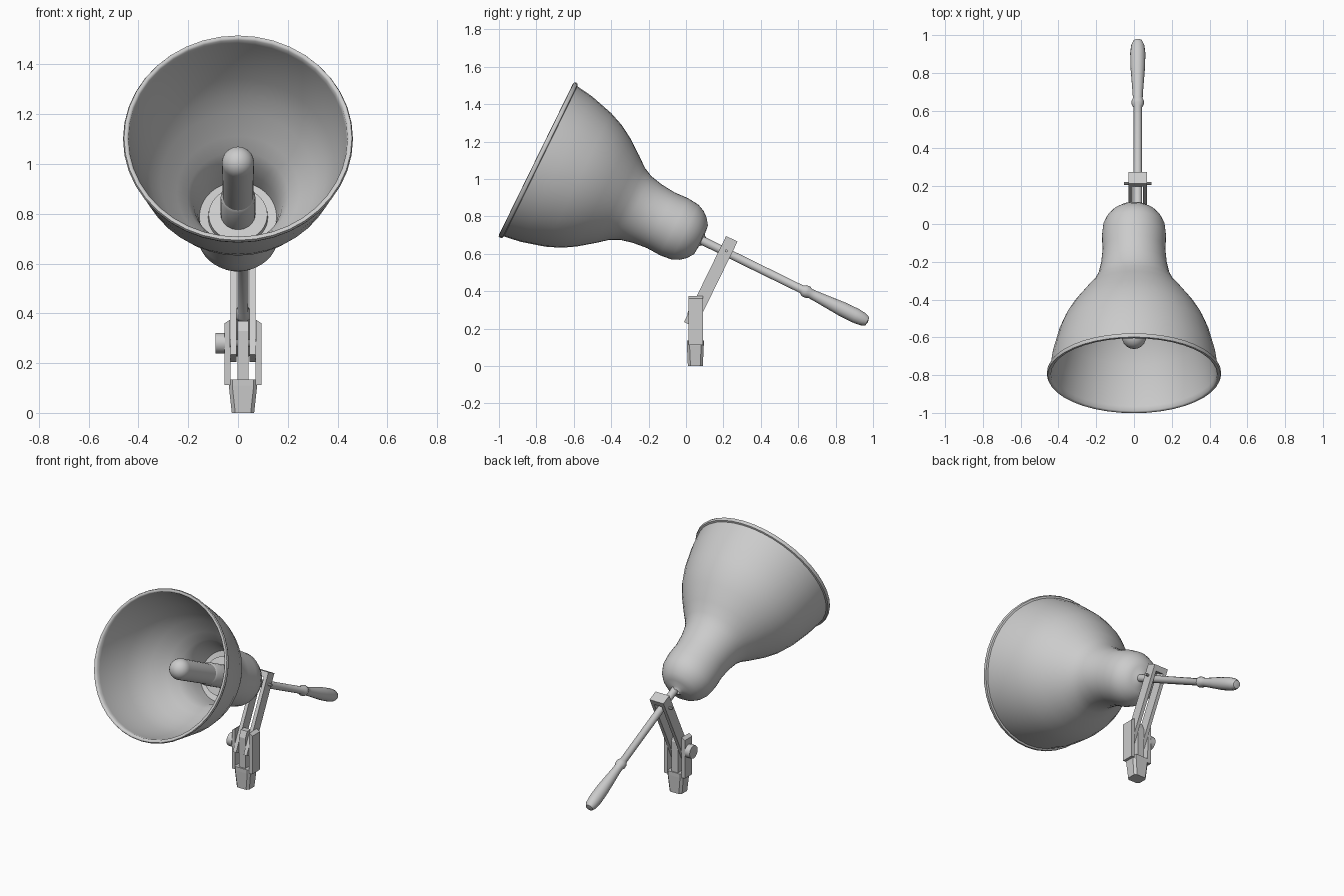
import bpy
import bmesh
from math import cos, sin, pi, radians
from mathutils import Matrix, Vector

if "Cube" in bpy.data.objects:
    bpy.data.objects.remove(bpy.data.objects["Cube"])

grey = bpy.data.materials.new("light grey")
grey.use_nodes = True
COLOUR = (0.6, 0.6, 0.6, 1)
grey.diffuse_color = COLOUR
grey.node_tree.nodes["Principled BSDF"].inputs["Base Color"].default_value = COLOUR

MID = 0.02                                   # the stand sits slightly off centre
AXIS = Vector((0, 0.898, -0.44)).normalized()
TILT = AXIS.to_track_quat('Z', 'Y').to_matrix().to_4x4()


def finish(name, bm, smooth=None):
    bmesh.ops.recalc_face_normals(bm, faces=bm.faces)
    mesh = bpy.data.meshes.new(name)
    bm.to_mesh(mesh)
    bm.free()
    mesh.materials.append(grey)
    obj = bpy.data.objects.new(name, mesh)
    bpy.context.collection.objects.link(obj)
    if smooth:
        bpy.ops.object.select_all(action='DESELECT')
        obj.select_set(True)
        bpy.context.view_layer.objects.active = obj
        bpy.ops.object.shade_smooth_by_angle(angle=radians(smooth))
    return obj


def lathe(name, profile, sides, x=0.0, smooth=40):
    """Revolve (distance along lamp axis, radius) pairs around the lamp axis."""
    bm = bmesh.new()
    rings = []
    for t, r in profile:
        if r == 0:
            rings.append([bm.verts.new((0, 0, t))] * sides)
        else:
            rings.append([bm.verts.new((r * cos(2 * pi * i / sides),
                                        r * sin(2 * pi * i / sides), t))
                          for i in range(sides)])
    for a, b in zip(rings, rings[1:]):
        for i in range(sides):
            j = (i + 1) % sides
            bm.faces.new(list(dict.fromkeys((a[i], a[j], b[j], b[i]))))
    bm.transform(Matrix.Translation((x, -0.8, 1.105)) @ TILT)
    return finish(name, bm, smooth)


def prism(name, outline, x0, x1):
    """Extrude a (y, z) outline from x0 to x1."""
    bm = bmesh.new()
    face = bm.faces.new([bm.verts.new((x0, y, z)) for y, z in outline])
    moved = bmesh.ops.extrude_face_region(bm, geom=[face])["geom"]
    bmesh.ops.translate(bm, vec=(x1 - x0, 0, 0),
                        verts=[v for v in moved if isinstance(v, bmesh.types.BMVert)])
    return finish(name, bm)


def slab(low, high, half):
    """Rectangle outline around the line from low to high in the yz plane."""
    a, b = Vector(low), Vector(high)
    d = (b - a).normalized()
    n = Vector((d.y, -d.x)) * half
    return [a - n, a + n, b + n, b - n]


def cross_pin(name, x0, x1, y, z, radius, sides):
    """Cylinder lying along x."""
    bm = bmesh.new()
    bmesh.ops.create_cone(bm, cap_ends=True, segments=sides, radius1=radius,
                          radius2=radius, depth=x1 - x0)
    bm.transform(Matrix.Translation(((x0 + x1) / 2, y, z)) @ Matrix.Rotation(pi / 2, 4, 'Y'))
    return finish(name, bm, 40)


# Bell shade: outer skin, rolled lip, inner skin and socket floor
outer = [(1.0, 0.022), (0.985, 0.035), (0.98, 0.085), (0.955, 0.12), (0.925, 0.145),
         (0.885, 0.163), (0.82, 0.17), (0.74, 0.166), (0.66, 0.174), (0.59, 0.19),
         (0.54, 0.215), (0.487, 0.258), (0.4, 0.323), (0.33, 0.365), (0.25, 0.398),
         (0.12, 0.433), (0.025, 0.447)]
lip = [(0.022, 0.458), (0.01, 0.462), (0.0, 0.458), (-0.002, 0.448), (0.004, 0.44)]
inner = [(0.03, 0.437), (0.12, 0.422), (0.25, 0.387), (0.33, 0.353), (0.4, 0.31),
         (0.487, 0.246), (0.54, 0.203), (0.59, 0.179), (0.66, 0.163), (0.72, 0.155),
         (0.725, 0.12), (0.7, 0.118), (0.695, 0.06)]
lathe("lamp_shade", outer + lip + inner, 40, smooth=50)

# Bulb and its socket
tip = [(0.227 - 0.065 * cos(a * pi / 12), 0.065 * sin(a * pi / 12)) for a in range(6)]
lathe("bulb", [(tip[0][0], 0)] + tip[1:] + [(0.227, 0.065), (0.56, 0.062)], 20)
lathe("bulb_socket", [(0.53, 0), (0.53, 0.058), (0.545, 0.07), (0.72, 0.07)], 20)

# Rod with collar and turned handle
lathe("rod_handle", [(0.96, 0), (0.96, 0.023), (1.58, 0.022), (1.595, 0.032), (1.615, 0.033),
                     (1.63, 0.026), (1.66, 0.027), (1.74, 0.033), (1.82, 0.039),
                     (1.9, 0.04), (1.945, 0.035), (1.97, 0.024), (1.975, 0)], 16, x=MID)

# Twin slanted arms, their bridge, and the pin through them
low, high = Vector((0.02, 0.22)), Vector((0.245, 0.68))
for side, name in ((-1, "right_arm"), (1, "left_arm")):
    inside, outside = MID + side * 0.027, MID + side * 0.05
    prism(name, slab(low, high, 0.034), inside, outside)
prism("arm_bridge", slab(low.lerp(high, 0.93), high, 0.034), MID - 0.03, MID + 0.03)
cross_pin("arm_pin", MID - 0.073, MID + 0.073, 0.215, 0.615, 0.008, 8)

# Tapered foot with chamfered corners
bm = bmesh.new()
rings = []
for z, hx, hy in ((0, 0.045, 0.04), (0.11, 0.057, 0.045), (0.135, 0.057, 0.045)):
    c = 0.014
    corners = [(hx, c - hy), (hx, hy - c), (hx - c, hy), (c - hx, hy),
               (-hx, hy - c), (-hx, c - hy), (c - hx, -hy), (hx - c, -hy)]
    rings.append([bm.verts.new((MID + x, 0.05 + y, z)) for x, y in corners])
for a, b in zip(rings, rings[1:]):
    for i in range(8):
        bm.faces.new((a[i], a[i - 7], b[i - 7], b[i]))
bm.faces.new(rings[0])
bm.faces.new(rings[-1])
finish("foot", bm)

# Outer fork plates with a sloped top, and the tongue between the arms
for side, name in ((-1, "right_fork"), (1, "left_fork")):
    bm = bmesh.new()
    shape = ((0.05, 0.112), (0.074, 0.112), (0.074, 0.36), (0.052, 0.375))
    front = [bm.verts.new((MID + side * x, 0.013, z)) for x, z in shape]
    back = [bm.verts.new((MID + side * x, 0.09, z)) for x, z in shape]
    bm.faces.new(front)
    bm.faces.new(back)
    for i in range(4):
        bm.faces.new((front[i], front[i - 3], back[i - 3], back[i]))
    finish(name, bm)
prism("tongue", [(0.015, 0.12), (0.088, 0.12), (0.088, 0.33), (0.07, 0.37),
                 (0.033, 0.37), (0.015, 0.33)], MID - 0.023, MID + 0.023)

# Hinge bolt and clamping knob
cross_pin("hinge_bolt", MID - 0.08, MID + 0.07, 0.05, 0.28, 0.015, 12)
cross_pin("clamp_knob", -0.09, -0.053, 0.05, 0.28, 0.042, 12)
